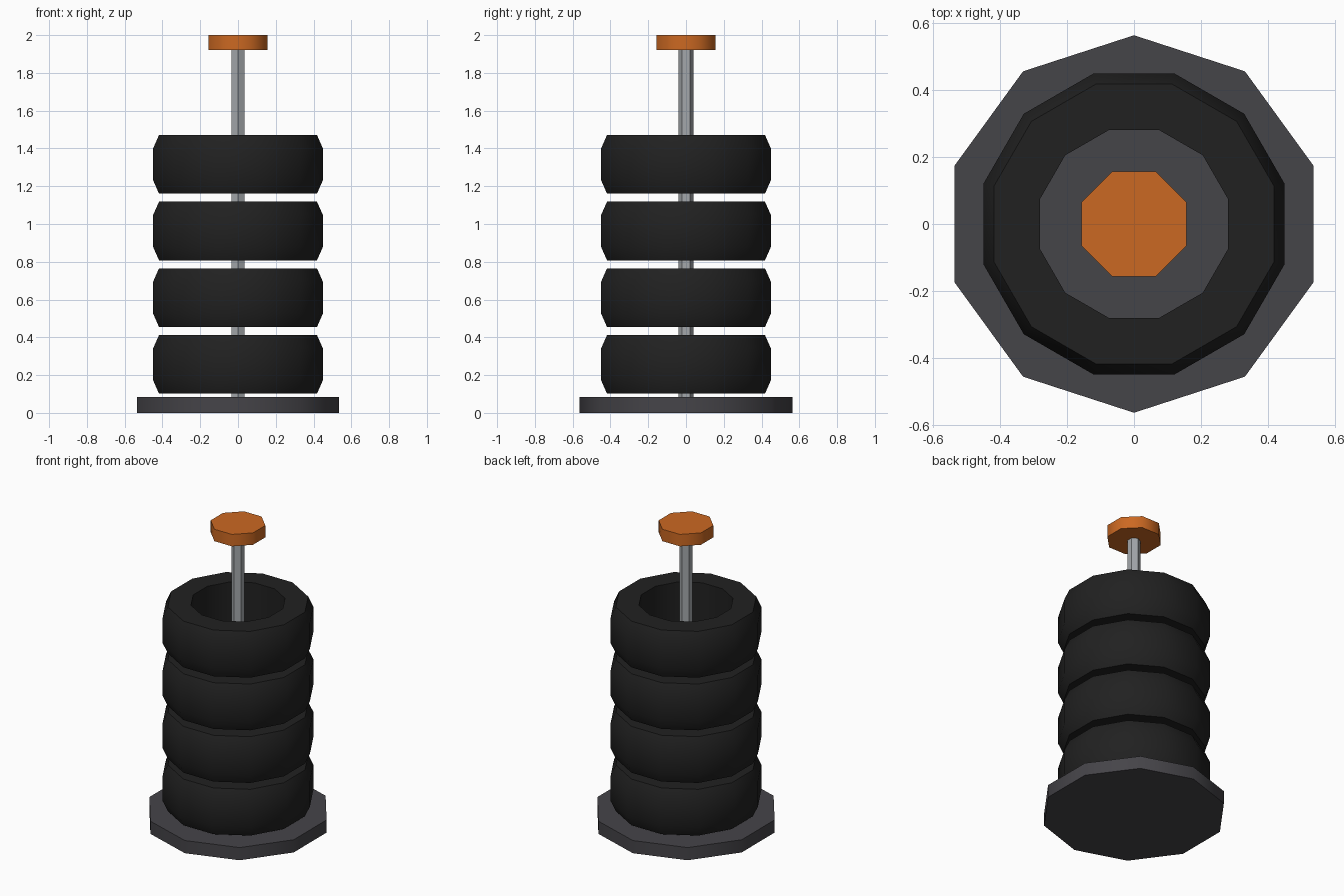
import bpy, bmesh
from math import pi, sin, cos, radians

cube = bpy.data.objects.get("Cube")
if cube:
    bpy.data.objects.remove(cube)


def material(name, rgb, rough=0.7):
    m = bpy.data.materials.new(name)
    m.use_nodes = True
    m.diffuse_color = (*rgb, 1)
    bsdf = m.node_tree.nodes["Principled BSDF"]
    bsdf.inputs["Base Color"].default_value = (*rgb, 1)
    bsdf.inputs["Roughness"].default_value = rough
    return m


rubber = material("black rubber", (0.015, 0.015, 0.015))
base_grey = material("dark grey", (0.06, 0.058, 0.066))
steel = material("steel grey", (0.37, 0.39, 0.41))
orange = material("orange", (0.6, 0.14, 0.016))


def lathe(name, profile, sides, mat, start, closed=False, smooth=50):
    """Spin a (radius, z) profile; open profiles get flat end caps."""
    bm = bmesh.new()
    rings = []
    for r, z in profile:
        angles = [start + 2 * pi * i / sides for i in range(sides)]
        rings.append([bm.verts.new((r * cos(a), r * sin(a), z)) for a in angles])
    pairs = list(zip(rings, rings[1:]))
    if closed:
        pairs.append((rings[-1], rings[0]))
    else:
        bm.faces.new(rings[0])
        bm.faces.new(rings[-1])
    for low, high in pairs:
        for i in range(sides):
            j = (i + 1) % sides
            bm.faces.new((low[i], low[j], high[j], high[i]))
    bmesh.ops.recalc_face_normals(bm, faces=bm.faces)
    mesh = bpy.data.meshes.new(name)
    bm.to_mesh(mesh)
    bm.free()
    mesh.materials.append(mat)
    ob = bpy.data.objects.new(name, mesh)
    bpy.context.collection.objects.link(ob)
    bpy.ops.object.select_all(action="DESELECT")
    ob.select_set(True)
    bpy.context.view_layer.objects.active = ob
    bpy.ops.object.shade_smooth_by_angle(angle=radians(smooth))
    return ob


# Base plate, pole and top knob
lathe("base_plate", [(0.563, 0), (0.563, 0.085)], 10, base_grey, pi / 2)
lathe("pole", [(0.04, 0.08), (0.04, 1.925)], 6, steel, pi / 2)
lathe("top_knob", [(0.17, 1.92), (0.17, 2.0)], 8, orange, pi / 8)

# Stack of four chamfered tyres, open in the middle
tyre = [(0.29, 0), (0.433, 0), (0.465, 0.07),
        (0.465, 0.24), (0.433, 0.31), (0.29, 0.31)]
for n in range(4):
    z0 = 0.102 + n * 0.353
    lathe(f"tyre_{n + 1}", [(r, z + z0) for r, z in tyre], 12, rubber,
          pi / 12, closed=True)
